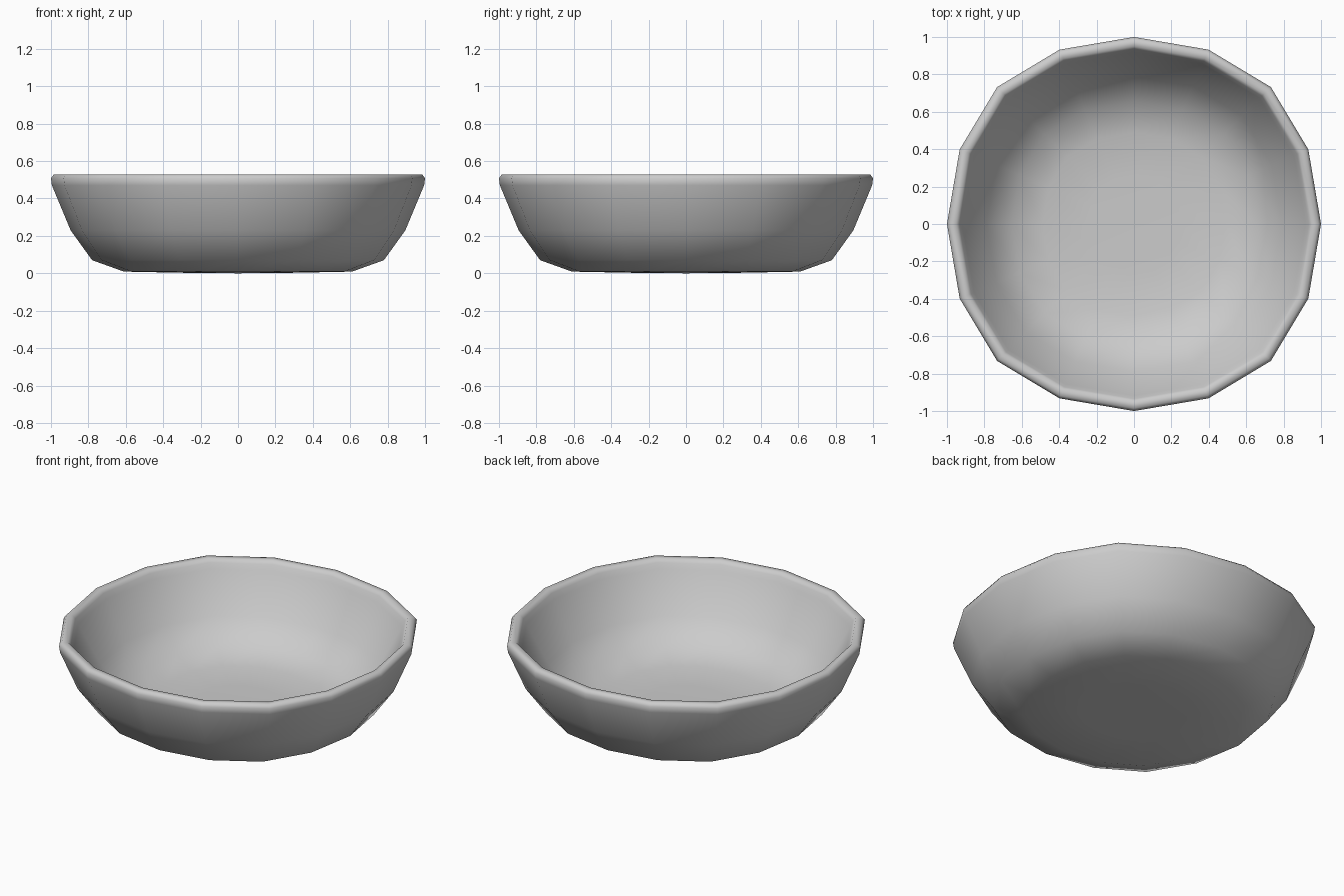
import bpy, bmesh, math

if "Cube" in bpy.data.objects:
    bpy.data.objects.remove(bpy.data.objects["Cube"])

SIDES = 16
# Slightly squared plan: quarter of the outline as (x, y) factors
QUARTER = [(1.0, 0.0), (0.932, 0.399), (0.732, 0.732), (0.399, 0.932)]

# Closed wall section (radius, height): outer underside, rim, inner floor
PROFILE = [
    (0.31, 0.003), (0.61, 0.009), (0.78, 0.07), (0.895, 0.23), (0.995, 0.47),
    (1.0, 0.508), (0.985, 0.528), (0.95, 0.528), (0.935, 0.508), (0.918, 0.475),
    (0.79, 0.24), (0.655, 0.115), (0.49, 0.07), (0.25, 0.063),
]


def ring(bm, radius, z):
    verts = []
    for i in range(SIDES):
        x, y = QUARTER[i % 4]
        for _ in range(i // 4):
            x, y = -y, x
        verts.append(bm.verts.new((radius * x, radius * y, z)))
    return verts


# Bowl shell
bm = bmesh.new()
rings = [ring(bm, r, z) for r, z in PROFILE]
for low, high in zip(rings, rings[1:]):
    for i in range(SIDES):
        j = (i + 1) % SIDES
        bm.faces.new((low[i], low[j], high[j], high[i]))

# Underside and inner floor centres
for loop, z in ((rings[0], 0.0), (rings[-1], 0.061)):
    centre = bm.verts.new((0, 0, z))
    for i in range(SIDES):
        bm.faces.new((loop[i], loop[(i + 1) % SIDES], centre))

bmesh.ops.recalc_face_normals(bm, faces=bm.faces)
for f in bm.faces:
    f.smooth = True
mesh = bpy.data.meshes.new("bowl")
bm.to_mesh(mesh)
bm.free()
bowl = bpy.data.objects.new("bowl", mesh)
bpy.context.collection.objects.link(bowl)

# Darker grey finish
grey = bpy.data.materials.new("dark_grey")
grey.diffuse_color = (0.57, 0.57, 0.57, 1)
grey.use_nodes = True
grey.node_tree.nodes["Principled BSDF"].inputs["Base Color"].default_value = grey.diffuse_color
mesh.materials.append(grey)
